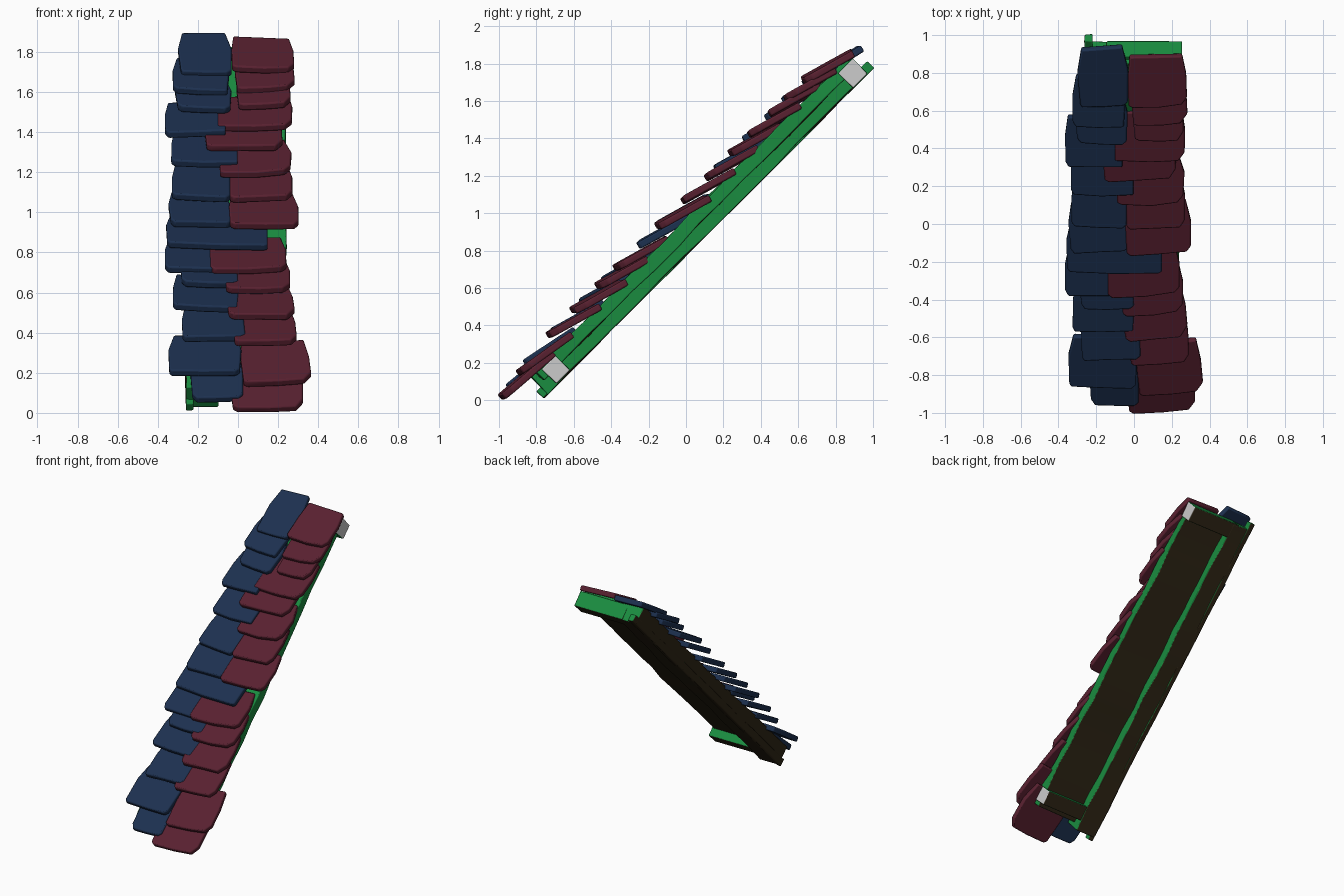
import bpy, bmesh, random
from mathutils import Vector, Matrix

if "Cube" in bpy.data.objects:
    bpy.data.objects.remove(bpy.data.objects["Cube"])
random.seed(4)

def mat(name, c):
    m = bpy.data.materials.new(name)
    m.diffuse_color = (*c, 1)
    m.use_nodes = True
    m.node_tree.nodes["Principled BSDF"].inputs["Base Color"].default_value = m.diffuse_color
    return m

GREEN = mat("green_wood", (0.01, 0.26, 0.05))
DARK = mat("dark_wood", (0.03, 0.02, 0.008))
RED = mat("red_slate", (0.10, 0.015, 0.03))
BLUE = mat("blue_slate", (0.012, 0.03, 0.08))
GREY = mat("cut_end", (0.7, 0.7, 0.7))

# Slope frame: s runs up the 45 degree slope, h rises away from the underside
BASE = Vector((0, -0.76, 0.025))
U = Vector((0, 1, 1)).normalized()
N = Vector((0, -1, 1)).normalized()
parts = []

def finish(name, bm, mats, bevel):
    bmesh.ops.recalc_face_normals(bm, faces=bm.faces)
    me = bpy.data.meshes.new(name)
    bm.to_mesh(me)
    bm.free()
    for m in mats:
        me.materials.append(m)
    ob = bpy.data.objects.new(name, me)
    bpy.context.collection.objects.link(ob)
    mod = ob.modifiers.new("worn_edges", "BEVEL")
    mod.width, mod.segments = bevel, 2
    mod.limit_method = "ANGLE"
    bpy.ops.object.select_all(action="DESELECT")
    ob.select_set(True)
    bpy.context.view_layer.objects.active = ob
    bpy.ops.object.shade_smooth_by_angle(angle=0.7)
    parts.append(ob)
    return ob

def timber(name, x, s, h, cuts, wear, grey_end=False):
    """Rough-hewn beam made of jittered cross-sections along the slope."""
    bm = bmesh.new()
    rings = []
    for i in range(cuts + 1):
        t = s[0] + (s[1] - s[0]) * i / cuts
        ring = []
        for px, ph in ((x[0], h[0]), (x[1], h[0]), (x[1], h[1]), (x[0], h[1])):
            j = [random.uniform(-wear, wear) for _ in range(3)]
            ring.append(bm.verts.new(BASE + U * (t + j[0]) + N * (ph + j[1]) + Vector((px + j[2], 0, 0))))
        rings.append(ring)
    for a, b in zip(rings, rings[1:]):
        for k in range(4):
            bm.faces.new((a[k], a[(k + 1) % 4], b[(k + 1) % 4], b[k]))
    bm.faces.new(rings[0])
    bm.faces.new(rings[-1])
    bmesh.ops.recalc_face_normals(bm, faces=bm.faces)
    for f in bm.faces:
        if f.normal.dot(N) < -0.7 or f.normal.x < -0.7:
            f.material_index = 1
        elif grey_end and f.normal.x > 0.7:
            f.material_index = 2
    return finish(name, bm, (GREEN, DARK, GREY), 0.006)

# Wooden frame: deep rafter on the left, thinner deck, two cross beams
timber("rafter", (-0.26, -0.10), (0.025, 2.44), (0.0, 0.135), 14, 0.006)
timber("rafter_edge_strip", (-0.265, -0.225), (-0.01, 2.49), (-0.002, 0.05), 10, 0.004)
timber("deck", (-0.13, 0.235), (0.06, 2.42), (0.065, 0.14), 14, 0.006)
timber("lower_cross_beam", (-0.15, 0.245), (0.095, 0.20), (0.007, 0.115), 1, 0.002, True)
timber("upper_cross_beam", (-0.15, 0.25), (2.335, 2.445), (0.003, 0.115), 1, 0.002, True)

def shingle(name, x0, x1, z0, cut_side, top=False):
    """Thick slate; its lower end is lifted off the deck, its upper end rests on it."""
    d = 1.045 if top else min(1.07, 0.985 + 0.3 * z0)
    dy = 0.31 if top else 0.27
    dz = dy - (d - (0.93 if top else 0.95))
    eb = Vector((0, dy, dz)).normalized()
    ec = Vector((0, -eb.z, eb.y))
    L, w, th = Vector((dy, dz)).length, (x1 - x0) / 2, 0.038
    c = random.uniform(0.012, 0.025)
    big = 0.02 if top else random.uniform(0.04, 0.07) if cut_side > 0 else random.uniform(0.02, 0.04)
    r = lambda: random.uniform(-0.008, 0.008)
    # outline with one strongly chipped lower corner
    pts = [(-w + c, r() + 0.005), (0, r() * 0.5), (w - big * 0.8, r() + 0.005), (w - 0.008, big),
           (w + r(), L * 0.6), (w - c, L + r()), (-w + c, L + r()), (-w + r(), L * 0.6), (-w, c)]
    pts = [(a * cut_side, b) for a, b in pts]
    yaw = Matrix.Rotation(random.uniform(0.03, 0.10) if cut_side > 0 else random.uniform(-0.06, 0.03), 2)
    roll = random.uniform(-0.05, 0.05)
    o = Vector(((x0 + x1) / 2, z0 - d, z0))
    bm = bmesh.new()
    rows = []
    for k in (0, 1):
        row = []
        for a, b in pts:
            q = yaw @ Vector((a, b - L / 2))
            p = o + Vector((q.x, 0, 0)) + eb * (q.y + L / 2) + ec * (k * th + q.x * roll)
            row.append(bm.verts.new(p))
        rows.append(row)
    n = len(pts)
    bm.faces.new(rows[0])
    bm.faces.new(rows[1])
    for i in range(n):
        bm.faces.new((rows[0][i], rows[0][(i + 1) % n], rows[1][(i + 1) % n], rows[1][i]))
    finish(name, bm, (RED if cut_side > 0 else BLUE,), 0.008)

# Shingle columns: left edge, right edge, height of the lower edge
LEFT = [(-.24, .02, .06), (-.35, .01, .19), (-.29, .03, .36), (-.33, 0, .51), (-.29, 0, .63),
        (-.37, -.05, .70), (-.36, .15, .82), (-.35, -.04, .93), (-.34, -.04, 1.06), (-.34, 0, 1.23),
        (-.37, -.06, 1.38), (-.31, -.04, 1.50), (-.33, -.05, 1.59), (-.30, -.04, 1.68)]
RIGHT = [(-.04, .32, .01), (.01, .36, .14), (-.03, .29, .34), (-.06, .28, .47), (-.07, .26, .60),
         (-.15, .24, .70), (-.05, .30, .92), (-.05, .27, 1.06), (-.10, .26, 1.18), (-.17, .22, 1.31),
         (-.11, .27, 1.41), (-.01, .26, 1.52), (-.02, .28, 1.60), (-.04, .28, 1.70)]
for i, row in enumerate(LEFT):
    shingle(f"left_shingle_{i + 1}", *row, -1, top=(i == len(LEFT) - 1))
for i, row in enumerate(RIGHT):
    shingle(f"right_shingle_{i + 1}", *row, 1)

# Stand the model on the ground and centre it
vs = [v.co for ob in parts for v in ob.data.vertices]
lo = [min(v[k] for v in vs) for k in range(3)]
hi = [max(v[k] for v in vs) for k in range(3)]
shift = Vector((-(lo[0] + hi[0]) / 2, -(lo[1] + hi[1]) / 2, -lo[2]))
for ob in parts:
    ob.data.transform(Matrix.Translation(shift))
